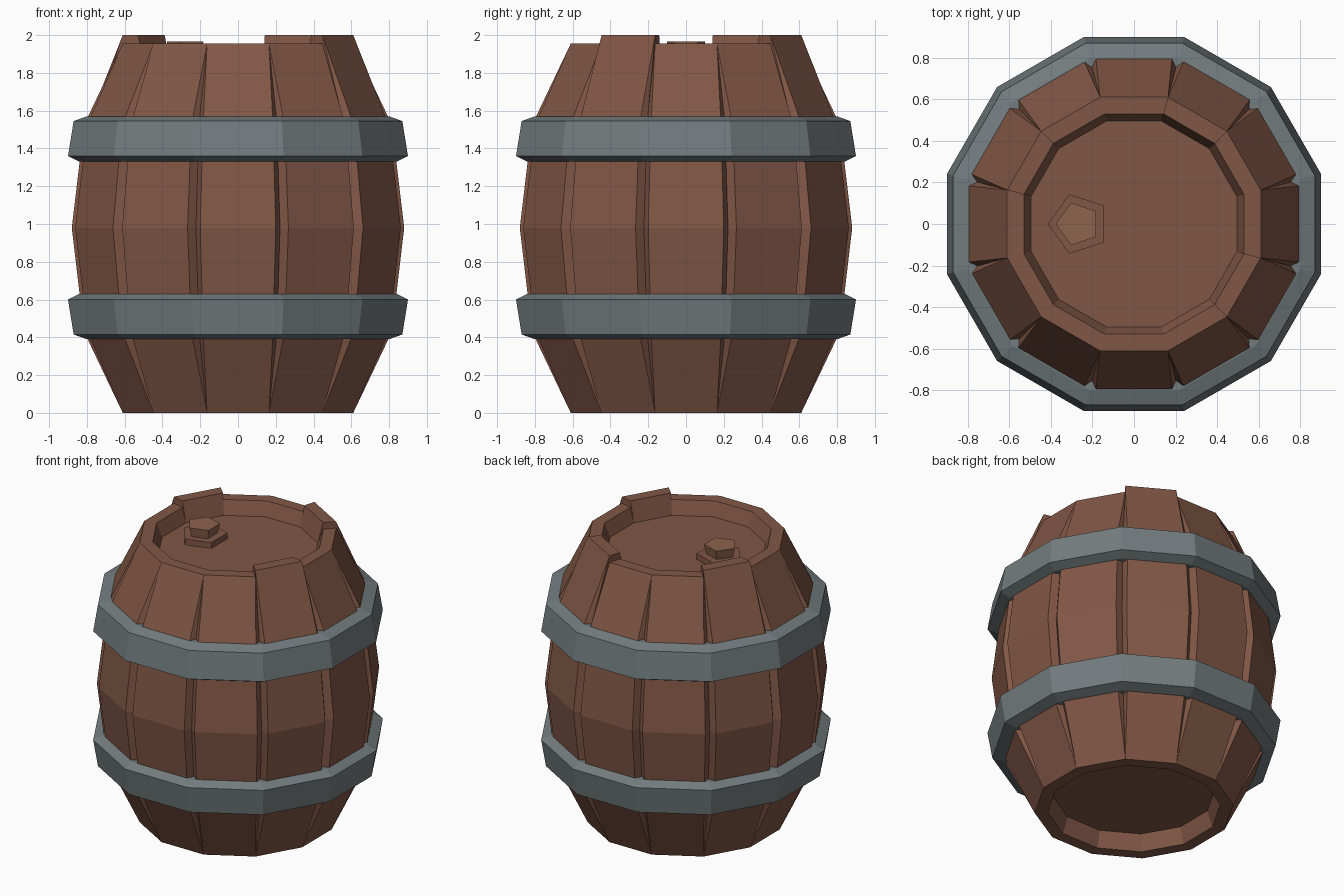
import bpy, bmesh, math

if "Cube" in bpy.data.objects:
    bpy.data.objects.remove(bpy.data.objects["Cube"])

N = 12
T = math.tan(math.pi / N)


def material(name, rgb):
    m = bpy.data.materials.new(name)
    m.diffuse_color = (*rgb, 1)
    m.use_nodes = True
    m.node_tree.nodes["Principled BSDF"].inputs["Base Color"].default_value = m.diffuse_color
    return m


wood = material("wood", (0.22, 0.095, 0.06))
steel = material("steel", (0.17, 0.2, 0.21))
cork = material("light_wood", (0.27, 0.125, 0.075))


def finish(bm, name, mat):
    bmesh.ops.recalc_face_normals(bm, faces=bm.faces)
    me = bpy.data.meshes.new(name)
    bm.to_mesh(me)
    bm.free()
    me.materials.append(mat)
    ob = bpy.data.objects.new(name, me)
    bpy.context.collection.objects.link(ob)
    return ob


def stave(index, top):
    # (apothem, z, gap half-width, groove depth), outside face from foot to rim
    outer = [(.61, 0, 0, 0), (.815, .43, .033, .045), (.88, .98, .036, .05),
             (.815, 1.525, .033, .045), (.61, top, 0, 0)]
    inner = [(.53, top, 0, 0), (.495, 1.86, 0, 0), (.495, .11, 0, 0), (.53, 0, 0, 0)]
    ang = index * math.tau / N
    c, s = math.cos(ang), math.sin(ang)
    bm = bmesh.new()

    def vert(r, t, z):
        return bm.verts.new((r * c - t * s, r * s + t * c, z))

    rows = []
    for r, z, gap, depth in outer + inner:
        w, q = r * T, r - depth
        left, right = vert(q, -q * T, z), vert(q, q * T, z)
        if gap:
            rows.append([left, vert(r, gap - w, z), vert(r, w - gap, z), right])
        else:
            rows.append([left, left, right, right])
    for i, a in enumerate(rows):
        b = rows[(i + 1) % len(rows)]
        for k in range(3):
            loop = list(dict.fromkeys([a[k], a[k + 1], b[k + 1], b[k]]))
            if len(loop) > 2:
                bm.faces.new(loop)
    # radial side walls
    bm.faces.new([r[0] for r in rows])
    bm.faces.new([r[3] for r in rows])
    finish(bm, f"stave_{index + 1:02d}", wood)


def lathe(name, profile, mat):
    # closed profile of (apothem, z) swept round the twelve sides
    bm = bmesh.new()
    rings = []
    for k in range(N):
        a = (k + .5) * math.tau / N
        rings.append([bm.verts.new((r / math.cos(math.pi / N) * math.cos(a),
                                    r / math.cos(math.pi / N) * math.sin(a), z))
                      for r, z in profile])
    n = len(profile)
    for k in range(N):
        a, b = rings[k], rings[(k + 1) % N]
        for j in range(n):
            bm.faces.new([a[j], b[j], b[(j + 1) % n], a[(j + 1) % n]])
    finish(bm, name, mat)


def prism(name, sides, r0, r1, z0, z1, x, turn, mat):
    bm = bmesh.new()
    rings = [[bm.verts.new((x + r * math.cos(turn + k * math.tau / sides),
                            r * math.sin(turn + k * math.tau / sides), z))
              for k in range(sides)] for r, z in ((r0, z0), (r1, z1))]
    for ring in rings:
        bm.faces.new(ring)
    for k in range(sides):
        j = (k + 1) % sides
        bm.faces.new([rings[0][k], rings[0][j], rings[1][j], rings[1][k]])
    finish(bm, name, mat)


# Staves: three of them stand proud of the rim
for i in range(N):
    stave(i, 2.0 if i in (2, 5, 11) else 1.955)

# Hoops, mirrored about the belly
hoop = [(.74, 1.57), (.80, 1.57), (.87, 1.545), (.90, 1.36), (.84, 1.33), (.74, 1.33)]
lathe("upper_hoop", hoop, steel)
lathe("lower_hoop", [(r, 1.96 - z) for r, z in hoop], steel)

# Recessed lid and base
R = .5 / math.cos(math.pi / N)
prism("lid", N, R, R, 1.82, 1.86, 0, math.pi / N, wood)
prism("base", N, R, R, .11, .15, 0, math.pi / N, wood)

# Bung and its collar
prism("bung_collar", 5, .15, .15, 1.85, 1.90, -.265, math.pi, wood)
prism("bung", 5, .09, .107, 1.89, 1.965, -.27, math.pi, cork)
